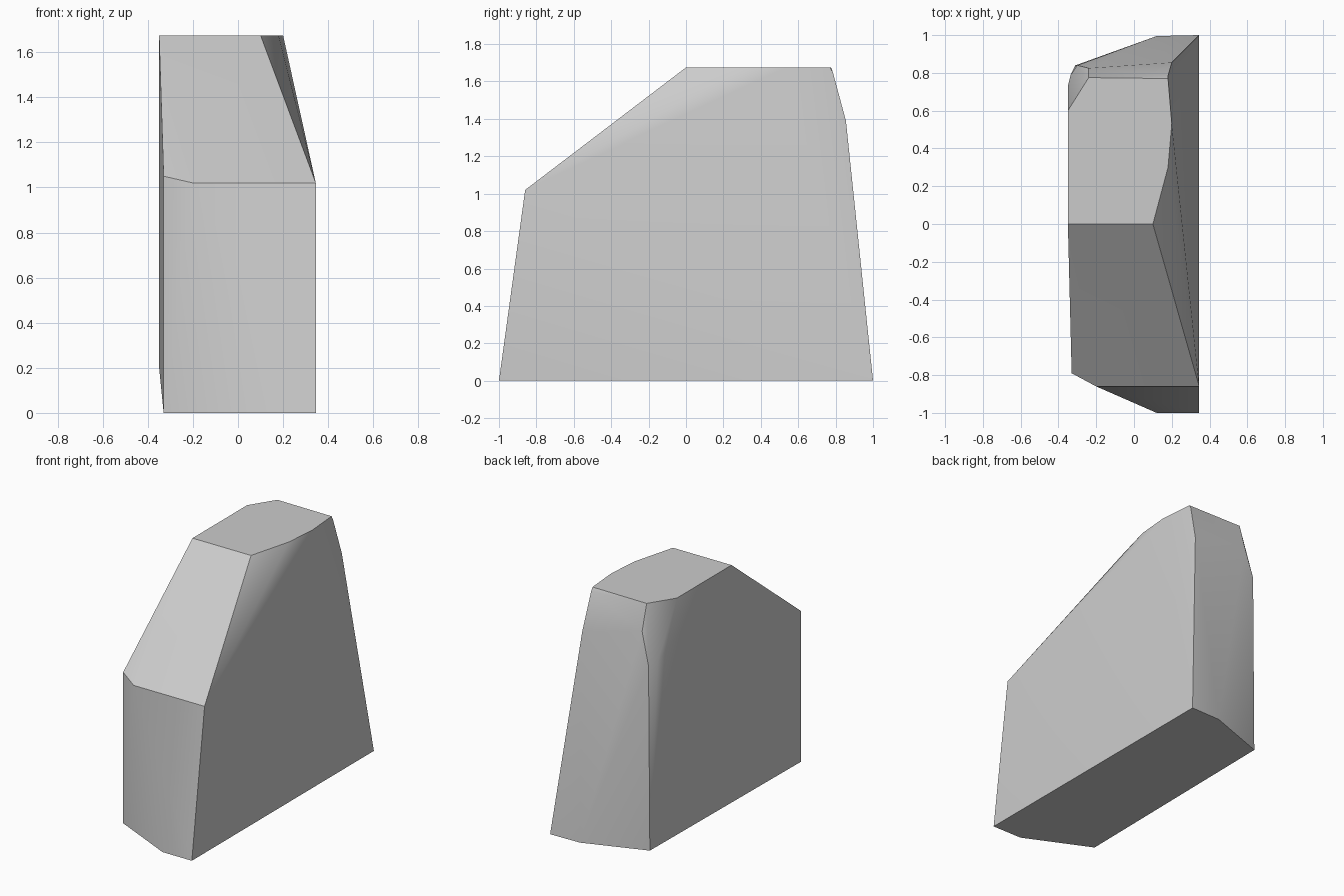
import bpy
import bmesh
import math

# Remove the default object
default_object = bpy.data.objects.get("Cube")
if default_object:
    bpy.data.objects.remove(default_object, do_unlink=True)


def make_material(name, color):
    material = bpy.data.materials.new(name)
    material.use_nodes = True
    material.diffuse_color = color
    shader = material.node_tree.nodes["Principled BSDF"]
    shader.inputs["Base Color"].default_value = color
    return material


def at_height(outline, height):
    return [(x, y, height) for x, y in outline]


def convex_block(name, points, material):
    """Wrap the smallest convex solid around the given points."""
    bm = bmesh.new()
    for point in points:
        bm.verts.new(point)
    hull = bmesh.ops.convex_hull(bm, input=bm.verts[:])
    unused = set(hull["geom_interior"]) | set(hull["geom_unused"])
    loose = [item for item in unused if isinstance(item, bmesh.types.BMVert)]
    bmesh.ops.delete(bm, geom=loose, context="VERTS")
    bmesh.ops.dissolve_limit(bm, angle_limit=math.radians(0.3),
                             verts=bm.verts[:], edges=bm.edges[:])
    bmesh.ops.recalc_face_normals(bm, faces=bm.faces[:])
    mesh = bpy.data.meshes.new(name)
    bm.to_mesh(mesh)
    bm.free()
    mesh.materials.append(material)
    block = bpy.data.objects.new(name, mesh)
    bpy.context.collection.objects.link(block)
    return block


BASE = 0.0
BROW = 1.02
ROOF = 1.675
SIDE = 0.345

# Footprint on the ground
footprint = [(SIDE, -1), (0.12, -1), (-0.33, -0.79),
             (-0.31, 0.84), (0.12, 0.995), (SIDE, 1)]

# Edge where the upright front meets the slope
brow = [(SIDE, -0.86), (-0.2, -0.86)]

# Flat roof outline
roof = [(-0.35, 0), (0.1, 0), (0.18, 0.3), (0.2, 0.53),
        (0.18, 0.77), (-0.07, 0.77), (-0.24, 0.775), (-0.35, 0.6)]

# Rounded rear shoulders and the bulge of the right flank
shoulders = [(0.18, 0.785, 1.65), (0.2, 0.855, 1.39),
             (-0.24, 0.825, 1.5), (-0.3, 0.84, 1.28),
             (-0.335, 0.79, 1.3), (-0.35, 0.73, 1.35)]
flank = [(-0.33, -0.79, 1.05), (-0.35, 0.1, 0.2), (-0.35, 0.65, 0.2)]

grey = make_material("light grey", (0.6, 0.6, 0.6, 1))
points = (at_height(footprint, BASE) + at_height(brow, BROW)
          + at_height(roof, ROOF) + shoulders + flank)
block = convex_block("sloped_block", points, grey)

# Smooth the gentle bends and keep the strong edges sharp
bpy.ops.object.select_all(action="DESELECT")
block.select_set(True)
bpy.context.view_layer.objects.active = block
bpy.ops.object.shade_smooth_by_angle(angle=math.radians(30))
